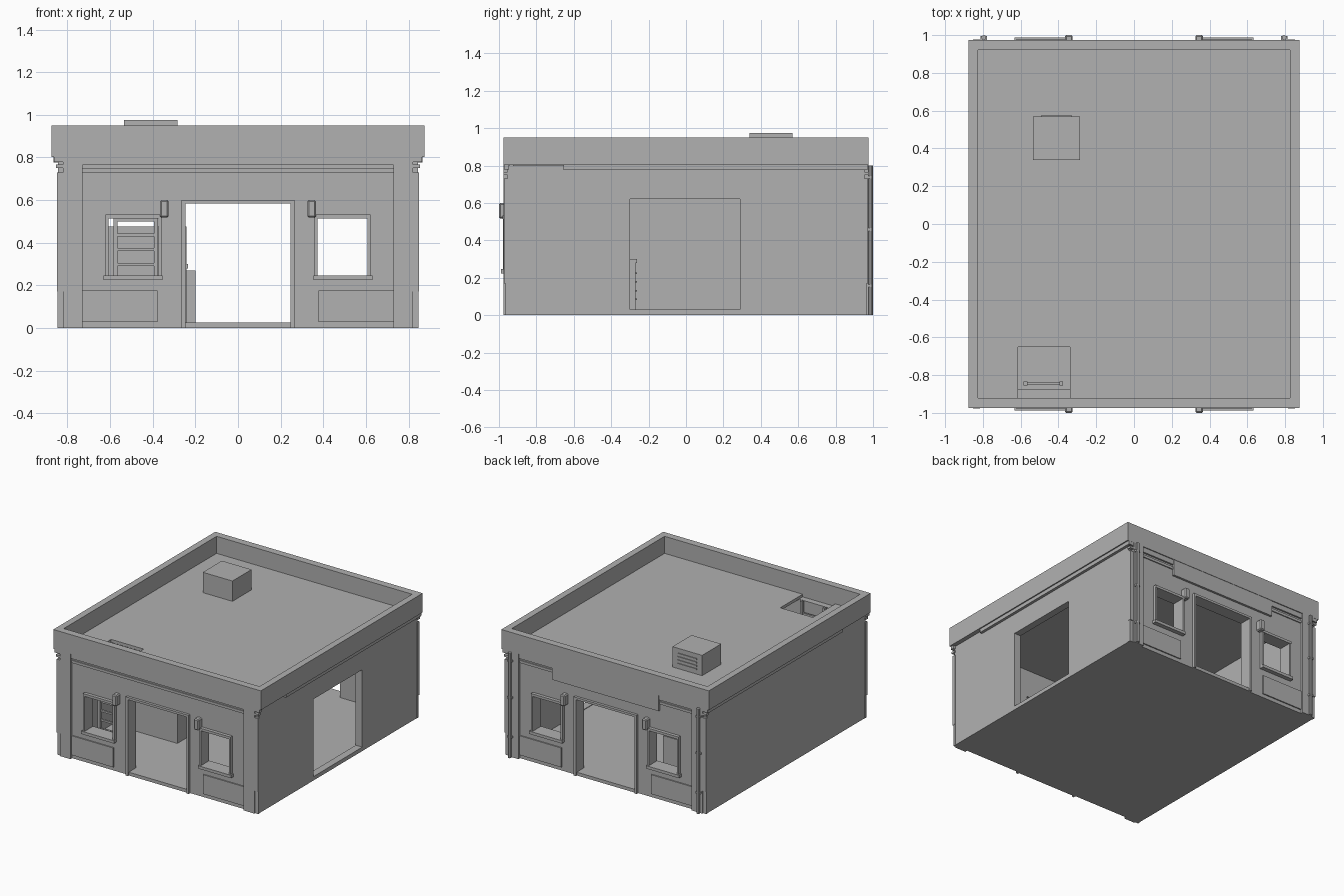
import bpy

old = bpy.data.objects.get("Cube")
if old:
    bpy.data.objects.remove(old, do_unlink=True)

mat = bpy.data.materials.new("plain grey")
mat.use_nodes = True
GREY = (0.44, 0.44, 0.44, 1)
mat.diffuse_color = GREY
mat.node_tree.nodes["Principled BSDF"].inputs["Base Color"].default_value = GREY


def box(name, x, y, z):
    """Box from three (low, high) ranges."""
    x, y, z = sorted(x), sorted(y), sorted(z)
    verts = [(a, b, c) for a in x for b in y for c in z]
    faces = [(0, 1, 3, 2), (4, 6, 7, 5), (0, 4, 5, 1),
             (2, 3, 7, 6), (0, 2, 6, 4), (1, 5, 7, 3)]
    mesh = bpy.data.meshes.new(name)
    mesh.from_pydata(verts, [], faces)
    mesh.materials.append(mat)
    obj = bpy.data.objects.new(name, mesh)
    bpy.context.scene.collection.objects.link(obj)
    return obj


def cut(obj, *holes):
    """Carve box-shaped holes out of an object."""
    cutters = []
    for hole in holes:
        c = box("cutter", *hole)
        c.hide_render = True
        mod = obj.modifiers.new("hole", 'BOOLEAN')
        mod.operation, mod.solver, mod.object = 'DIFFERENCE', 'EXACT', c
        cutters.append(c)
    bpy.context.view_layer.update()
    graph = bpy.context.evaluated_depsgraph_get()
    mesh = bpy.data.meshes.new_from_object(obj.evaluated_get(graph))
    obj.modifiers.clear()
    obj.data = mesh
    for c in cutters:
        bpy.data.objects.remove(c, do_unlink=True)


def span(s, a, b):
    return (s * a, s * b)


# Walls with floor, doorways and windows
WALL = 0.955
walls = box("walls", (-.845, .845), (-WALL, WALL), (0, .8))
cut(walls,
    ((-.79, .79), (-.875, .875), (.025, 1)),
    ((-.248, .248), (-1.1, 1.1), (.025, .585)),
    ((-.61, -.37), (-1.1, 1.1), (.245, .515)),
    ((.37, .61), (-1.1, 1.1), (.245, .515)),
    ((.5, 1.1), (-.3, .29), (.03, .62)))

# Roof, hatch and parapet
roof = box("roof", (-.83, .83), (-.925, .925), (.797, .82))
cut(roof, ((-.615, -.34), (-.92, -.65), (.7, .9)))
parapet = box("parapet", (-.875, .875), (-.975, .975), (.803, .95))
cut(parapet, ((-.825, .825), (-.92, .92), (.7, 1.1)))

for sx in (-1, 1):
    box("side_cornice", span(sx, .84, .866), (-.655, .965), (.775, .806))

# Details shared by the front and back
for sy in (-1, 1):
    end = "front" if sy < 0 else "back"

    def depth(d):
        return span(sy, WALL - .01, d)

    box(end + "_frieze_lower", (-.73, .73), depth(.963), (.73, .75))
    box(end + "_frieze_upper", (-.73, .73), depth(.968), (.765, .806))
    box(end + "_threshold", (-.25, .25), depth(.962), (0, .025))
    box(end + "_door_head", (-.265, .265), depth(.975), (.583, .6))

    for sx in (-1, 1):
        box(end + "_door_jamb", span(sx, .247, .265), depth(.975), (0, .59))

        # Corner pilaster with stacked bands
        box(end + "_pilaster", span(sx, .73, .82), depth(.975), (0, .806))
        box(end + "_corner_base", span(sx, .815, .848), span(sy, .945, .966), (0, .175))
        box(end + "_corner_strip", span(sx, .815, .85), span(sy, .947, .972), (.17, .73))
        box(end + "_corner_band", span(sx, .815, .853), span(sy, .947, .977), (.75, .766))
        box(end + "_corner_cap", span(sx, .815, .864), span(sy, .947, .974), (.778, .806))

        # Panel under each window
        box(end + "_base_panel", span(sx, .378, .73), depth(.964), (.028, .175))

        # Window surround and sill
        for a, b in ((.356, .372), (.608, .622)):
            box(end + "_window_jamb", span(sx, a, b), depth(.978), (.24, .525))
        box(end + "_window_head", span(sx, .356, .622), depth(.98), (.513, .532))
        box(end + "_window_sill", span(sx, .355, .632), depth(.988), (.224, .246))

        # Wall lamp
        lamp = box(end + "_lamp", span(sx, .325, .365), depth(1.0), (.517, .6))
        bevel = lamp.modifiers.new("soft_edge", 'BEVEL')
        bevel.width, bevel.segments = .007, 1

# Sign board over the back door
box("back_sign_board", (-.45, .45), (.95, .972), (.68, .806))

# Drainpipes on the back corners
for sx in (-1, 1):
    bpy.ops.mesh.primitive_cylinder_add(vertices=10, radius=.013, depth=.8,
                                        location=(sx * .795, .987, .4))
    pipe = bpy.context.object
    pipe.name = "drainpipe"
    pipe.data.materials.append(mat)
    bpy.ops.object.shade_smooth_by_angle()
    for z in (.15, .45, .73):
        box("pipe_bracket", span(sx, .778, .812), (.97, .995), (z, z + .015))

# Rooftop unit with louvres on its back
box("roof_unit", (-.535, -.285), (.34, .57), (.81, .975))
for i in range(4):
    z = .85 + i * .026
    box("roof_unit_louvre", (-.49, -.33), (.565, .576), (z, z + .012))

# Ladder up to the hatch
for x in (-.575, -.385):
    box("ladder_rail", (x - .01, x + .01), (-.855, -.835), (.02, .81))
for i in range(10):
    z = .08 + i * .07
    box("ladder_rung", (-.575, -.385), (-.852, -.838), (z, z + .014))

# Counter and shelf dividing the room
box("counter", (-.8, -.242), (-.385, -.27), (.02, .28))
box("counter_top", (-.8, -.235), (-.385, -.263), (.279, .3))
box("counter_shelf", (-.8, -.242), (-.385, -.3), (.29, .475))
for i in range(4):
    z = .08 + i * .047
    box("drawer_handle", (-.36, -.28), (-.272, -.263), (z, z + .008))

# Desk near the back window
box("desk", (-.45, -.2), (.31, .56), (.02, .27))
